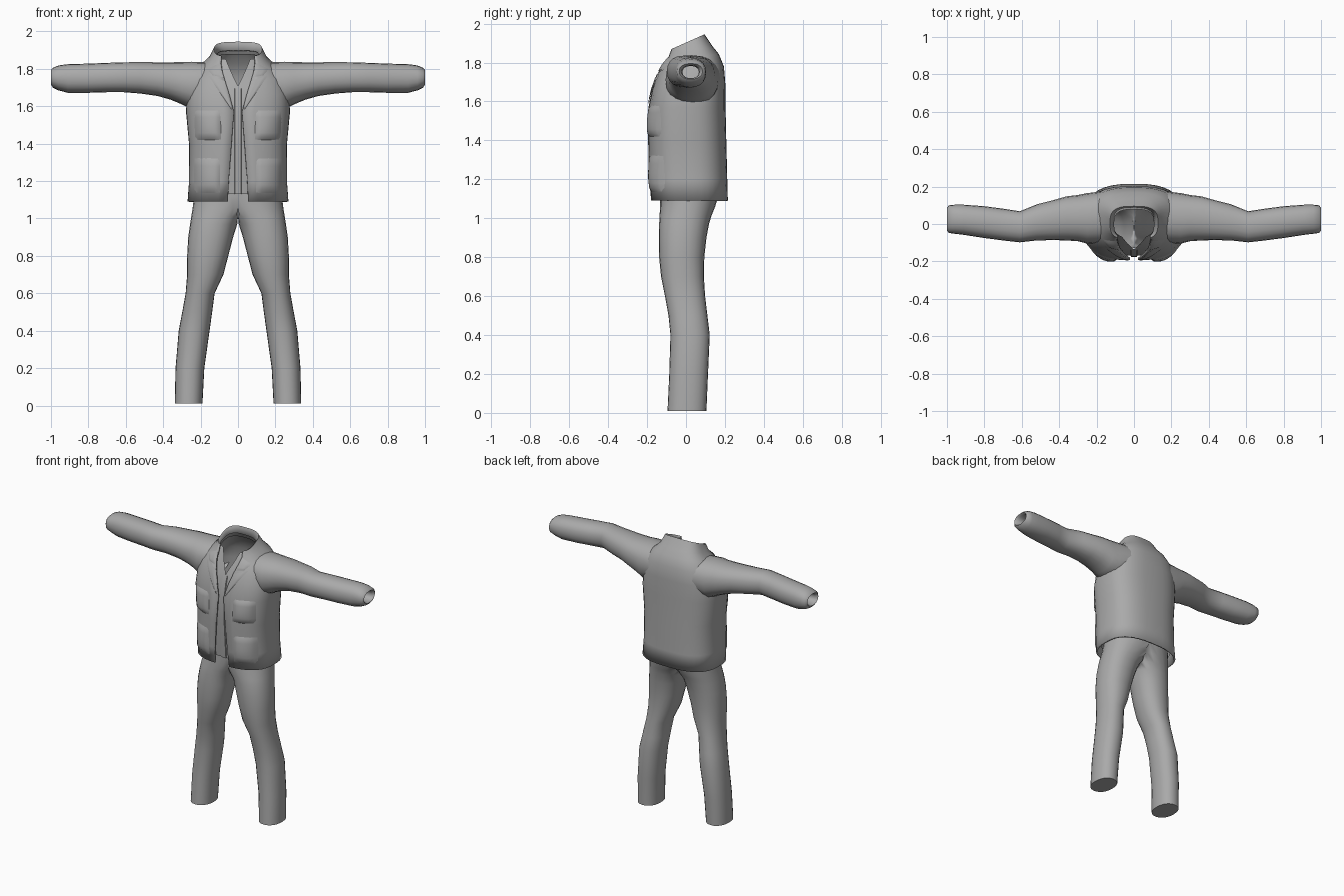
import bpy, bmesh, math
from mathutils import Vector
from mathutils.bvhtree import BVHTree

if "Cube" in bpy.data.objects:
    bpy.data.objects.remove(bpy.data.objects["Cube"])

cloth = bpy.data.materials.new("grey cloth")
cloth.diffuse_color = (0.4, 0.4, 0.4, 1)
cloth.use_nodes = True
cloth.node_tree.nodes["Principled BSDF"].inputs["Base Color"].default_value = cloth.diffuse_color


def spow(v, e):
    return math.copysign(abs(v) ** e, v)


def make(name, verts, faces, mirror=False, thick=0.0, angle=50):
    me = bpy.data.meshes.new(name)
    me.from_pydata(verts, [], faces)
    bm = bmesh.new()
    bm.from_mesh(me)
    # drop the walls that would lie on the mirror plane
    if mirror:
        bmesh.ops.delete(bm, geom=[f for f in bm.faces if all(abs(v.co.x) < 1e-5 for v in f.verts)],
                         context='FACES')
    bmesh.ops.recalc_face_normals(bm, faces=bm.faces[:])
    bm.to_mesh(me)
    bm.free()
    me.materials.append(cloth)
    ob = bpy.data.objects.new(name, me)
    bpy.context.collection.objects.link(ob)
    if mirror:
        m = ob.modifiers.new("mirror", 'MIRROR')
        m.use_clip = True
        m.merge_threshold = 0.002
    if thick:
        s = ob.modifiers.new("thickness", 'SOLIDIFY')
        s.thickness = thick
        s.offset = -1
    bpy.context.view_layer.objects.active = ob
    ob.select_set(True)
    bpy.ops.object.shade_smooth_by_angle(angle=math.radians(angle))
    ob.select_set(False)
    return ob


def skin(rings, closed=True, cap=False):
    n = len(rings[0])
    verts = [p for r in rings for p in r]
    faces = []
    for i in range(len(rings) - 1):
        for j in range(n if closed else n - 1):
            k = (j + 1) % n
            faces.append((i * n + j, i * n + k, (i + 1) * n + k, (i + 1) * n + j))
    if cap:
        faces.append(tuple(range(n)))
    return verts, faces


def body_ring(hw, yf, yb, zf, zb, gap, e=0.75, n=36):
    """Ring open at the front by a gap; z tilts from front to back."""
    t0 = math.asin((gap / hw) ** (1 / e))
    pts = []
    for i in range(n + 1):
        t = t0 + (2 * math.pi - 2 * t0) * i / n
        c = spow(math.cos(t), e)
        yc = (yf + yb) / 2
        y = yc - c * (yb - yf) / 2
        pts.append((hw * spow(math.sin(t), e), y, zf + (zb - zf) * (y - yf) / (yb - yf)))
    return pts


# jacket body and collar
jacket_rings = [
    (.270, -.180, .215, 1.09, 1.09, .055), (.262, -.190, .212, 1.20, 1.20, .050),
    (.262, -.195, .207, 1.40, 1.40, .035), (.278, -.193, .203, 1.57, 1.57, .022),
    (.272, -.175, .202, 1.66, 1.69, .045), (.245, -.150, .195, 1.74, 1.78, .070),
    (.200, -.125, .168, 1.79, 1.845, .085), (.155, -.100, .135, 1.83, 1.885, .092)]
rings = [body_ring(*r) for r in jacket_rings]
rings.append(body_ring(.128, -.085, .095, 1.865, 1.945, .088, .65))
rings.append(body_ring(.106, -.080, .078, 1.86, 1.90, .085, .65))
jv, jf = skin(rings, closed=False)
make("jacket_body", jv, jf, thick=0.012)
surface = BVHTree.FromPolygons([Vector(v) for v in jv], jf)

# shirt with a V neck
shirt_rings = [
    (.235, -.150, .185, 1.13, 1.13, .0001), (.240, -.170, .180, 1.40, 1.40, .0001),
    (.245, -.168, .178, 1.57, 1.57, .0001), (.235, -.150, .175, 1.66, 1.68, .0001),
    (.215, -.135, .165, 1.71, 1.76, .001), (.160, -.105, .130, 1.78, 1.83, .035),
    (.110, -.075, .085, 1.85, 1.88, .065)]
make("shirt", *skin([body_ring(*r) for r in shirt_rings], closed=False))
# raised button strip down the shirt
make("shirt_placket", *skin([[(-.018, y, z), (-.015, y - .006, z), (.015, y - .006, z), (.018, y, z)]
                             for y, z in ((-.150, 1.13), (-.170, 1.40), (-.168, 1.57), (-.150, 1.66),
                                          (-.136, 1.70))], closed=False))

# sleeves: x, y range, z range, with a cuff that turns inward
sleeve = [(.17, -.10, .175, 1.60, 1.835), (.25, -.105, .165, 1.585, 1.838),
          (.30, -.092, .155, 1.61, 1.836), (.36, -.088, .148, 1.635, 1.835),
          (.43, -.086, .128, 1.655, 1.835), (.52, -.088, .105, 1.668, 1.836),
          (.61, -.098, .068, 1.675, 1.835), (.70, -.088, .082, 1.675, 1.832),
          (.80, -.075, .095, 1.672, 1.828), (.91, -.058, .103, 1.672, 1.825),
          (.96, -.052, .103, 1.685, 1.818), (.99, -.048, .100, 1.70, 1.805),
          (1.0, -.035, .085, 1.715, 1.795), (.985, -.022, .070, 1.72, 1.785),
          (.93, -.018, .066, 1.72, 1.782)]


def oval_x(x, y0, y1, z0, z1, n=20, e=0.88):
    a = [2 * math.pi * i / n for i in range(n)]
    return [(x, (y0 + y1) / 2 + (y1 - y0) / 2 * spow(math.cos(t), e),
             (z0 + z1) / 2 + (z1 - z0) / 2 * spow(math.sin(t), e)) for t in a]


make("sleeves", *skin([oval_x(*s) for s in sleeve]), mirror=True)

# trousers: z, x range, y range; upper rings are clipped at the middle
leg = [(.01, .190, .338, -.095, .105), (.20, .180, .334, -.086, .113),
       (.40, .152, .317, -.080, .122), (.50, .138, .298, -.090, .110),
       (.60, .125, .280, -.108, .098), (.70, .078, .272, -.128, .092),
       (.80, .052, .272, -.138, .094), (.90, .026, .266, -.140, .105),
       (.97, .004, .256, -.138, .118), (1.01, -.03, .250, -.136, .130),
       (1.06, -.09, .242, -.133, .150), (1.12, -.16, .235, -.132, .168),
       (1.25, -.20, .225, -.130, .165)]


def oval_z(z, x0, x1, y0, y1, n=24, e=0.9):
    a = [2 * math.pi * i / n for i in range(n)]
    return [(max(0, (x0 + x1) / 2 + (x1 - x0) / 2 * spow(math.cos(t), e)),
             (y0 + y1) / 2 + (y1 - y0) / 2 * spow(math.sin(t), e), z) for t in a]


make("trousers", *skin([oval_z(*s) for s in leg], cap=True), mirror=True)


def front_y(x, z):
    hit = surface.ray_cast(Vector((x, -1, z)), Vector((0, 1, 0)))[0]
    return hit.y if hit else -0.1


def patch(name, corners, bulge, n=8, angle=50):
    """Four-cornered patch laid on the jacket front, raised by bulge(u, v)."""
    a, b, c, d = [Vector(p) for p in corners]
    rows = []
    for i in range(n + 1):
        v = i / n
        row = []
        for j in range(n + 1):
            u = j / n
            p = a.lerp(b, u).lerp(d.lerp(c, u), v)
            row.append((p.x, front_y(p.x, p.y) - bulge(u, v), p.y))
        rows.append(row)
    make(name, *skin(rings=rows, closed=False), mirror=True, angle=angle)


def pouch(depth):
    # fullest near the bottom, tucked in at every edge
    def f(u, v):
        edge = 0.004 if 0 < u < 1 and 0 < v < 1 else -0.004
        return edge + depth * math.sin(math.pi * u) ** .7 * math.sin(math.pi * min(1, v ** .7)) ** .8 \
            if edge > 0 else edge
    return f


# front pockets
patch("chest_pockets", ((.085, 1.415), (.235, 1.415), (.24, 1.585), (.09, 1.585)), pouch(.018))
patch("hip_pockets", ((.09, 1.13), (.24, 1.13), (.24, 1.33), (.09, 1.33)), pouch(.016))


def flap(u, v):
    return 0.007 if 0 < u < 1 and 0 < v < 1 else 0.003


# lapels and collar points
patch("lapels", ((.030, 1.585), (.036, 1.585), (.160, 1.765), (.072, 1.735)), flap, 6)
patch("collar_points", ((.078, 1.755), (.135, 1.765), (.165, 1.800), (.098, 1.830)), flap, 6)
